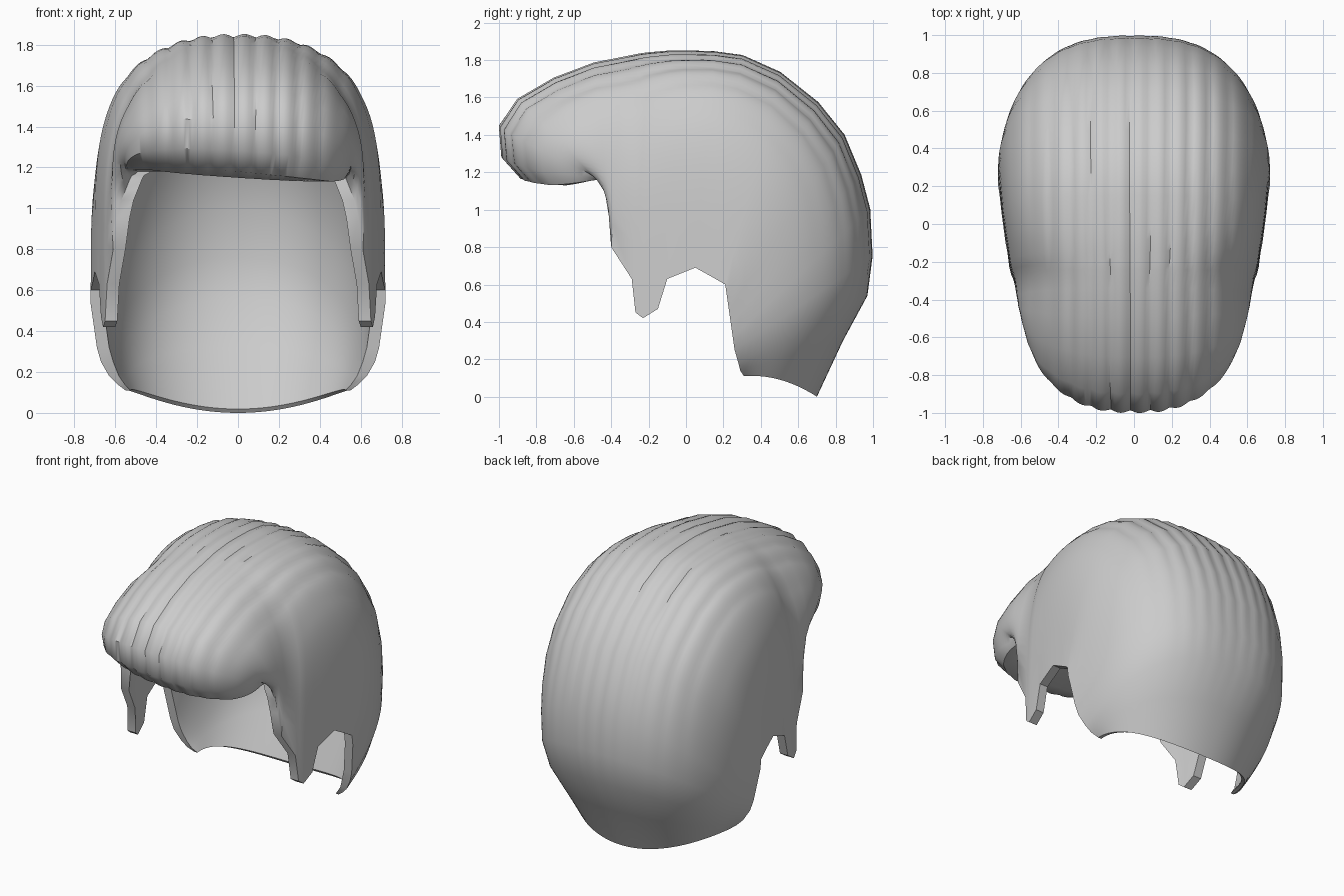
import bpy, bmesh, math
from mathutils import Vector

if "Cube" in bpy.data.objects:
    bpy.data.objects.remove(bpy.data.objects["Cube"], do_unlink=True)

# Midline profile (y, z): under the quiff, over the crown, down to the nape
CROWN = [(-.4, 1.18), (-.56, 1.18), (-.75, 1.15), (-.88, 1.18), (-.97, 1.28),
         (-.985, 1.44), (-.89, 1.58), (-.7, 1.69), (-.49, 1.77), (-.34, 1.8),
         (-.24, 1.82), (-.2, 1.825), (-.14, 1.83), (-.08, 1.835), (0, 1.835), (.15, 1.83),
         (.3, 1.81), (.5, 1.72), (.7, 1.56), (.84, 1.39), (.93, 1.18), (.98, 1),
         (.995, .75), (.97, .54), (.84, .3), (.7, 0)]
# Side hem (y, z, half width), one entry for each crown point
HEM = [(-.4, 1.18, .47), (-.4, 1.18, .48), (-.4, 1.18, .49), (-.4, 1.17, .5), (-.4, 1.16, .52),
       (-.4, 1.14, .53), (-.41, 1.09, .55), (-.41, 1.04, .57), (-.41, .95, .59), (-.4, .8, .61),
       (-.29, .7, .64), (-.27, .69, .65), (-.23, .68, .66), (-.15, .67, .67), (-.1, .66, .68),
       (.05, .69, .7), (.14, .64, .71), (.21, .6, .72), (.22, .53, .72), (.23, .46, .71),
       (.24, .39, .7), (.25, .32, .69), (.26, .25, .67), (.28, .18, .63), (.29, .14, .59),
       (.31, .11, .55)]
# How far the sideburn hangs below the hem, by row
SIDEBURN = {10: .07, 11: .24, 12: .26, 13: .2, 14: .03}
ROWS, HALF, THICK = len(CROWN), 48, .06
QUIFF_END = 10


def bump(row, centre, spread):
    return max(0, 1 - abs(row - centre) / spread)


def ridge_height(row, x, u):
    """Combed locks that run front to back and fade at the nape and sides."""
    fade = min(1, max(0, (row - 1) / 3)) * min(1, max(0, (23 - row) / 5))
    side = max(0, 1 - abs(u) ** 4)
    return .018 * fade * side * abs(math.sin(math.pi * (x + .02) / .105))


def shell_point(row, col, inner):
    u = math.sin(col / HALF * math.pi / 2)
    top = Vector(CROWN[row])
    hem_y, hem_z, width = HEM[row]
    hem = Vector((hem_y, hem_z))
    # Boxy over the crown, rounder towards the nape and inside
    boxy = bump(row, 14, 7)
    across = 2.6 - .2 * boxy - .2 * max(0, row - 22)
    upward = across + 2.1 * boxy
    if inner:
        across = upward = min(across, 2.2)
        # The shell thins out at the nape
        thick = THICK * (1 - .6 * bump(row, ROWS - 1, 3))
        width -= thick
        if row < QUIFF_END:
            # The lining passes behind the quiff
            top = Vector((-.4, 1.21)).lerp(Vector((-.24, 1.76)), row / QUIFF_END)
        else:
            top += (Vector((0, .9)) - top).normalized() * thick
    reach = max(0, 1 - abs(u) ** across) ** (1 / upward)
    x = width * u
    yz = hem.lerp(top, reach)
    if not inner:
        # The quiff swells past the temples and droops towards its left
        x *= 1 + .08 * min(1, 2 * bump(row, 5, 5)) * math.sin(math.pi * reach)
        yz.y -= .1 * x * bump(row, 3, 3) * min(1, 1.5 * reach)
        if row > 0:
            yz += (top - hem).normalized() * reach * ridge_height(row, x, u)
    if row == ROWS - 1:
        # The nape hem stays level before dipping at the middle
        yz.y += .14 * reach * (1 - reach)
    yz.y -= SIDEBURN.get(row, 0) * max(0, 1 - reach * 3)
    return Vector((x, yz.x, yz.y))


def add_grid(bm, inner):
    grid = [[bm.verts.new(shell_point(r, c, inner)) for c in range(-HALF, HALF + 1)]
            for r in range(ROWS)]
    for a, b in zip(grid, grid[1:]):
        for i in range(2 * HALF):
            bm.faces.new((a[i], a[i + 1], b[i + 1], b[i]))
    return grid


def rim(grid):
    """Boundary vertices of a grid in order."""
    return (grid[0] + [row[-1] for row in grid[1:-1]]
            + grid[-1][::-1] + [row[0] for row in grid[-2:0:-1]])


# Outer hair and inner lining, joined along the hem
bm = bmesh.new()
outer, lining = rim(add_grid(bm, False)), rim(add_grid(bm, True))
for i in range(len(outer)):
    j = (i + 1) % len(outer)
    bm.faces.new((outer[i], outer[j], lining[j], lining[i]))
bmesh.ops.remove_doubles(bm, verts=bm.verts, dist=.0005)
bmesh.ops.recalc_face_normals(bm, faces=bm.faces)
mesh = bpy.data.meshes.new("hair_shell")
bm.to_mesh(mesh)
bm.free()

hair = bpy.data.objects.new("hair_shell", mesh)
bpy.context.collection.objects.link(hair)

# Plain grey hair
grey = bpy.data.materials.new("light_grey")
grey.use_nodes = True
colour = (.6, .6, .6, 1)
grey.diffuse_color = colour
grey.node_tree.nodes["Principled BSDF"].inputs["Base Color"].default_value = colour
mesh.materials.append(grey)

bpy.context.view_layer.objects.active = hair
hair.select_set(True)
bpy.ops.object.shade_smooth_by_angle(angle=math.radians(40))
